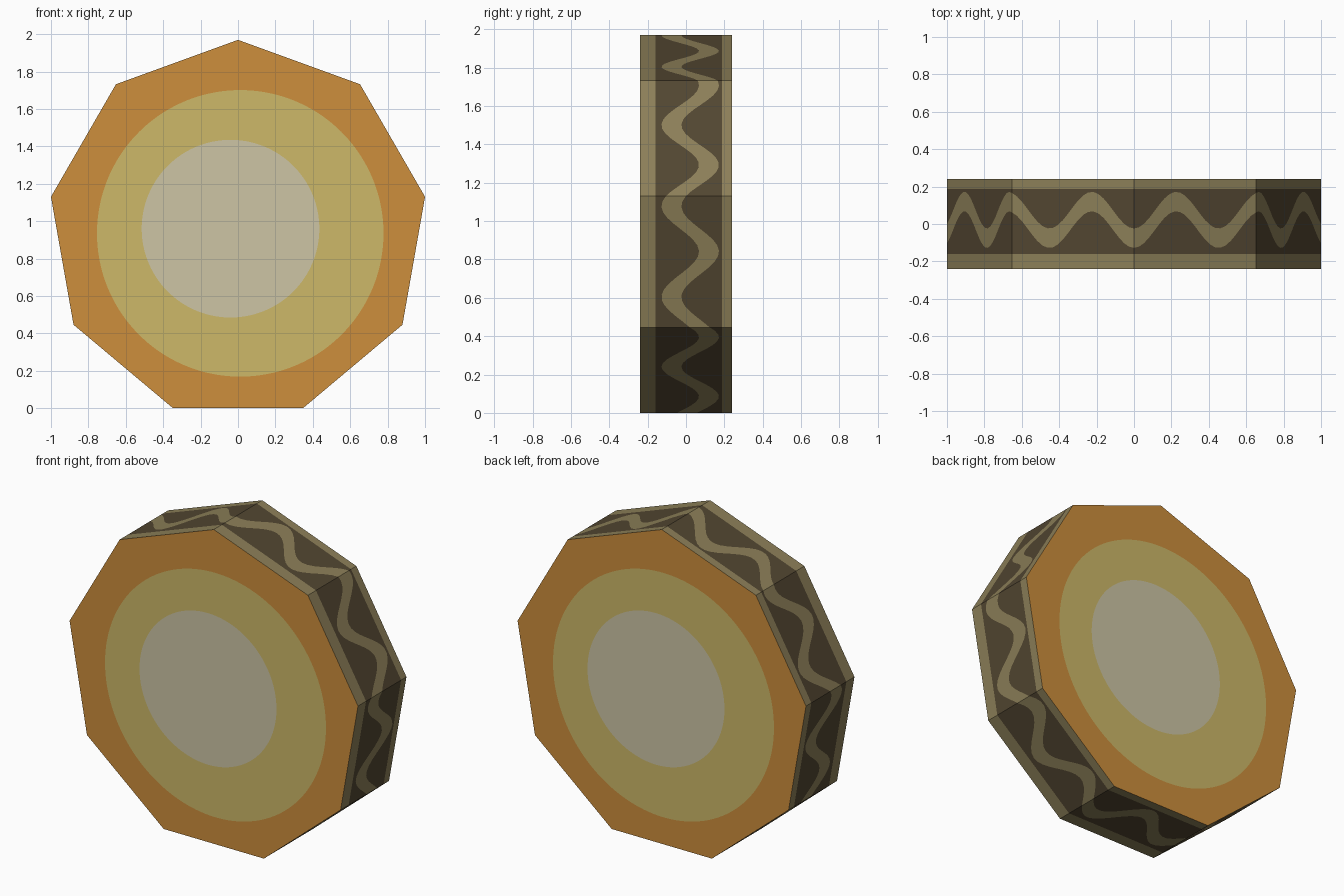
import bpy, bmesh, math
from mathutils import Vector

if "Cube" in bpy.data.objects:
    bpy.data.objects.remove(bpy.data.objects["Cube"])

SIDES, SUB = 9, 24
R = 1 / math.cos(math.radians(10))
CZ = R * math.cos(math.radians(20))
HALF = 0.24
N = SIDES * SUB


def material(name, rgb):
    m = bpy.data.materials.new(name)
    lin = [(c / 255 / 12.92 if c <= 10 else ((c / 255 + 0.055) / 1.055) ** 2.4) for c in rgb]
    m.diffuse_color = (*lin, 1)
    m.use_nodes = True
    m.node_tree.nodes["Principled BSDF"].inputs["Base Color"].default_value = m.diffuse_color
    return m


mats = [material("orange rim", (205, 142, 60)),
        material("yellow ring", (205, 184, 104)),
        material("cream centre", (205, 197, 165)),
        material("olive edge", (140, 127, 88)),
        material("dark brown edge", (82, 70, 49))]
ORANGE, YELLOW, CREAM, OLIVE, BROWN = range(5)


def corner(k):
    a = math.radians(90 - 40 * k)
    return Vector((R * math.cos(a), CZ + R * math.sin(a)))


# perimeter points in the x-z plane, clockwise from the top corner
rim = [corner(i // SUB).lerp(corner(i // SUB + 1), (i % SUB) / SUB) for i in range(N)]

bm = bmesh.new()


def bridge(a, b, mat):
    for i in range(N):
        j = (i + 1) % N
        bm.faces.new((a[i], a[j], b[j], b[i])).material_index = mat


# side band: borders, and a wavy olive line between brown lobes
def wave(i):
    return 0.022 - 0.098 * math.cos(2 * math.pi * 13 * i / N)


levels = [lambda i: -HALF, lambda i: -0.16, lambda i: wave(i) - 0.052,
          lambda i: wave(i) + 0.052, lambda i: 0.187, lambda i: HALF]
loops = [[bm.verts.new((p.x, f(i), p.y)) for i, p in enumerate(rim)] for f in levels]
for k, mat in enumerate((OLIVE, BROWN, OLIVE, BROWN, OLIVE)):
    bridge(loops[k], loops[k + 1], mat)


# front and back: orange rim, yellow ring, cream centre
def cap(outer, y, flip):
    def circle(cx, cz, r):
        pts = []
        for p in rim:
            d = (p - Vector((0, CZ))).normalized() * r
            pts.append(bm.verts.new((cx * flip + d.x, y, cz + d.y)))
        return pts
    ring = circle(0.012, 0.935, 0.766)
    centre = circle(-0.04, 0.96, 0.475)
    bridge(outer, ring, ORANGE)
    bridge(ring, centre, YELLOW)
    bm.faces.new(centre).material_index = CREAM


cap(loops[0], -HALF, 1)
cap(loops[-1], HALF, -1)

bmesh.ops.recalc_face_normals(bm, faces=bm.faces)
mesh = bpy.data.meshes.new("nine_sided_disc")
bm.to_mesh(mesh)
bm.free()
for m in mats:
    mesh.materials.append(m)
disc = bpy.data.objects.new("nine_sided_disc", mesh)
bpy.context.collection.objects.link(disc)
